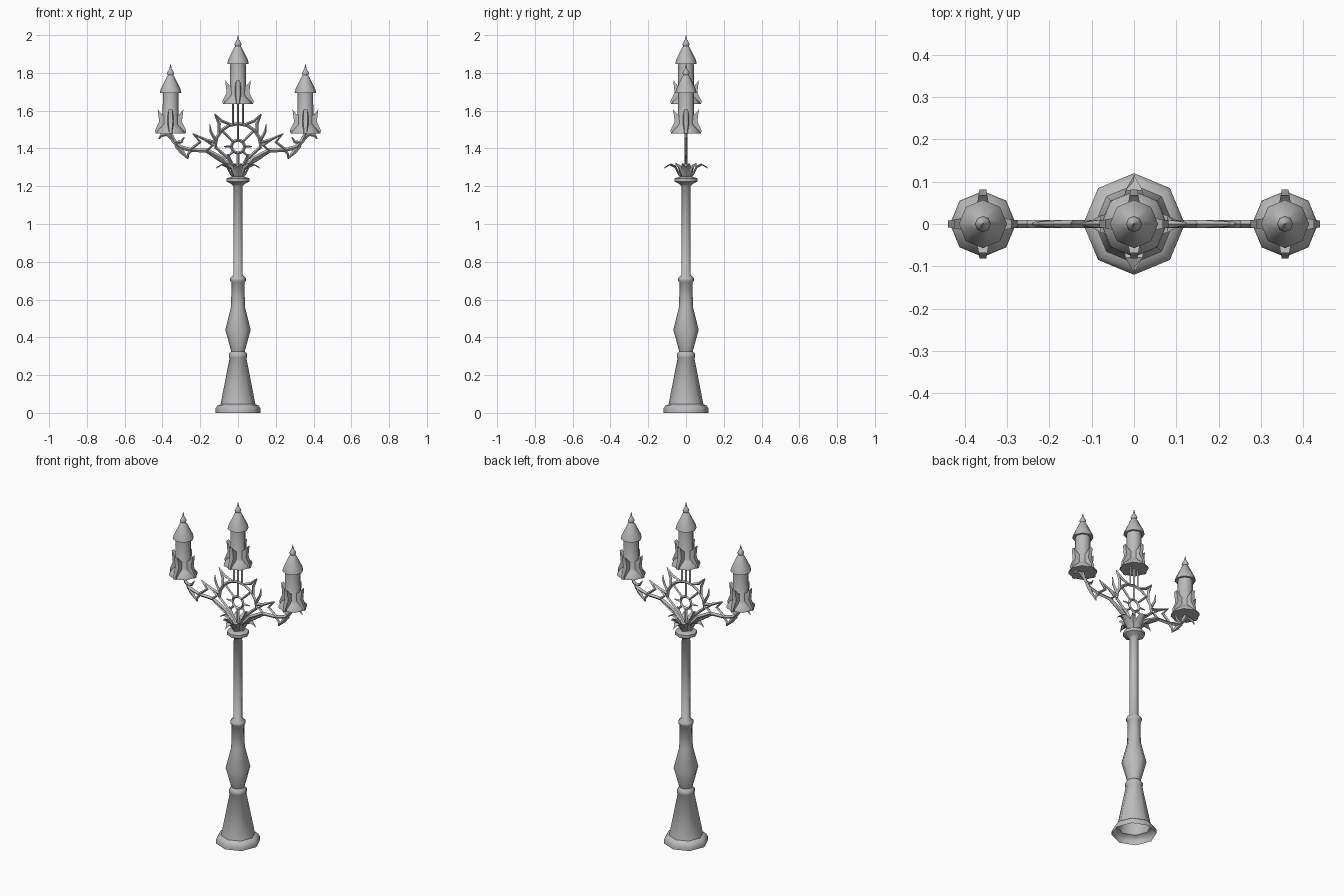
import bpy
import bmesh
from math import sin, cos, pi, radians
from mathutils import Vector, Matrix

default = bpy.data.objects.get("Cube")
if default:
    bpy.data.objects.remove(default)

metal = bpy.data.materials.new("grey_metal")
metal.use_nodes = True
GREY = (0.5, 0.5, 0.5, 1)
metal.diffuse_color = GREY
metal.node_tree.nodes["Principled BSDF"].inputs["Base Color"].default_value = GREY


def finish(name, bm, sharp=50):
    """Shade smooth with sharp creases and add the object to the scene."""
    bmesh.ops.recalc_face_normals(bm, faces=bm.faces)
    for f in bm.faces:
        f.smooth = True
    for e in bm.edges:
        e.smooth = e.calc_face_angle(pi) < radians(sharp)
    mesh = bpy.data.meshes.new(name)
    bm.to_mesh(mesh)
    bm.free()
    mesh.materials.append(metal)
    obj = bpy.data.objects.new(name, mesh)
    bpy.context.collection.objects.link(obj)
    return obj


def loft(bm, rings, cap_start=True, cap_end=True, closed=False):
    """Skin a list of vertex rings."""
    loops = [[bm.verts.new(p) for p in ring] for ring in rings]
    n = len(loops[0])
    pairs = list(zip(loops, loops[1:]))
    if closed:
        pairs.append((loops[-1], loops[0]))
    for a, b in pairs:
        for i in range(n):
            j = (i + 1) % n
            bm.faces.new((a[i], a[j], b[j], b[i]))
    if cap_start and not closed:
        bm.faces.new(loops[0])
    if cap_end and not closed:
        bm.faces.new(loops[-1])


def turned(bm, profile, x=0, z=0, cap_start=True):
    """Eight-sided turned shape from (radius, height) pairs."""
    rings = [[(x + r * cos(k * pi / 4), r * sin(k * pi / 4), z + h)
              for k in range(8)] for r, h in profile]
    loft(bm, rings, cap_start)


def bar(bm, points, widths, depth=0.009, closed=False):
    """Diamond-section wrought bar along (x, z) points, tapering by widths."""
    pts = [Vector((x, 0, z)) for x, z in points]
    rings, n = [], len(pts)
    for i, p in enumerate(pts):
        before = pts[i - 1] if i or closed else p
        after = pts[(i + 1) % n] if i < n - 1 or closed else p
        d = (after - before).normalized()
        w = widths[i] if isinstance(widths, tuple) else widths
        side = Vector((-d.z, 0, d.x)) * w
        deep = Vector((0, min(depth, w * 1.3), 0))
        rings.append([p + side, p + deep, p - side, p - deep])
    loft(bm, rings, closed=closed)


def arc(cx, cz, r, start, end, steps):
    return [(cx + r * cos(radians(start + (end - start) * k / steps)),
             cz + r * sin(radians(start + (end - start) * k / steps)))
            for k in range(steps + 1)]


# Post: open flared foot, baluster, shaft and collar
bm = bmesh.new()
turned(bm, [(.12, 0), (.12, .022), (.11, .038), (.092, .046), (.045, .288),
            (.048, .292), (.048, .312), (.036, .326), (.067, .44), (.037, .56),
            (.034, .69), (.042, .698), (.042, .714), (.025, .73), (.023, 1.2),
            (.035, 1.212), (.06, 1.225), (.06, 1.242), (.03, 1.252)],
       cap_start=False)
finish("post", bm)

# Leaf crown: four long curling leaves and four short upright ones
leaf_long = [(.015, 1.245, .012), (.035, 1.27, .02), (.055, 1.308, .025),
             (.08, 1.32, .02), (.112, 1.303, .002)]
leaf_short = [(.012, 1.245, .01), (.03, 1.275, .02), (.045, 1.305, .018),
              (.075, 1.322, .002)]
bm = bmesh.new()
for k in range(8):
    turn = Matrix.Rotation(k * pi / 4, 3, 'Z')
    rings = []
    for r, z, w in (leaf_short if k % 2 else leaf_long):
        section = [(r, -w, z), (r + .006, 0, z - .01), (r, w, z), (r - .002, 0, z - .002)]
        rings.append([turn @ Vector(p) for p in section])
    loft(bm, rings)
finish("leaf_crown", bm)

# Wheel ornament: hub ring, spikes, outer hoop and spokes
HUB = 1.41
bm = bmesh.new()
bar(bm, arc(0, HUB, .034, 0, 337.5, 15), .008, closed=True)
for k in range(8):
    a = k * pi / 4
    bar(bm, [(r * cos(a), HUB + r * sin(a)) for r in (.036, .058, .075)],
        (.007, .005, .003))
bar(bm, arc(0, HUB, .122, 0, 180, 8), .009)
for deg in (45, 90, 135):
    a = radians(deg)
    bar(bm, [(r * cos(a), HUB + r * sin(a)) for r in (.06, .122)], .006)
bar(bm, [(0, 1.24), (0, 1.375)], .009)
# Stems carrying the middle lantern
for x in (-.026, 0, .026):
    bar(bm, [(x, 1.525), (x, 1.64)], .006)
finish("wheel_ornament", bm)

# Scrolled arms, mirrored on both sides
bm = bmesh.new()
for s in (-1, 1):
    def strand(points, widths):
        bar(bm, [(s * x, z) for x, z in points], widths)
    # Main arm rising to the lantern
    strand([(.01, 1.27), (.08, 1.345), (.16, 1.388), (.25, 1.392), (.31, 1.408),
            (.34, 1.44), (.36, 1.485)], (.01, .011, .011, .01, .012, .012, .009))
    # Fan of stems below the wheel
    strand([(.005, 1.28), (.05, 1.345), (.122, 1.41)], .008)
    strand([(.005, 1.27), (.035, 1.33), (.055, 1.37)], .006)
    strand([(.03, 1.30), (.1, 1.338), (.17, 1.385)], .006)
    # Upper diamond strut with its pointed tip
    strand([(.115, 1.43), (.17, 1.445), (.24, 1.478)], (.009, .008, .003))
    strand([(.235, 1.475), (.2, 1.435), (.25, 1.395)], (.004, .008, .008))
    strand([(.17, 1.445), (.135, 1.415), (.165, 1.39)], .007)
    # Horns on the hoop
    strand([(.1, 1.48), (.1, 1.53), (.123, 1.582)], (.008, .009, .003))
    strand([(.04, 1.528), (.085, 1.545), (.123, 1.582)], (.007, .008, .003))
    strand([(.118, 1.44), (.145, 1.49), (.15, 1.53)], (.008, .007, .002))
    # Curls at the arm end
    strand([(.33, 1.42), (.3, 1.385), (.265, 1.345)], (.01, .013, .003))
    strand([(.245, 1.39), (.265, 1.37), (.265, 1.345)], (.007, .007, .003))
    strand([(.335, 1.43), (.3, 1.435), (.285, 1.46)], (.009, .008, .003))
    strand([(.34, 1.445), (.375, 1.475), (.405, 1.47), (.42, 1.45)],
           (.01, .01, .009, .003))
finish("scroll_arms", bm)

# Lanterns: flared tray, body, steep roof and finial
TOWER = [(.078, 0), (.076, .012), (.052, .035), (.042, .05), (.041, .215),
         (.057, .213), (.052, .235), (.019, .302), (.014, .308), (.019, .318),
         (.013, .33), (.006, .342), (.001, .366)]
FIN = [(.035, .002), (.08, 0), (.082, .016), (.06, .062), (.068, .126),
       (.046, .1), (.036, .095)]


def lantern(name, x, z):
    bm = bmesh.new()
    turned(bm, TOWER, x, z)
    # Four pointed buttress fins, thinner at the outer edge
    for k in range(4):
        turn = Matrix.Rotation(k * pi / 2, 3, 'Z')
        sides = []
        for side in (-1, 1):
            ring = [turn @ Vector((r, side * (.016 - .17 * (r - .035)), h))
                    for r, h in FIN]
            sides.append([p + Vector((x, 0, z)) for p in ring])
        loft(bm, sides)
    finish(name, bm)


lantern("lantern_middle", 0, 1.634)
lantern("lantern_left", .357, 1.48)
lantern("lantern_right", -.357, 1.48)
